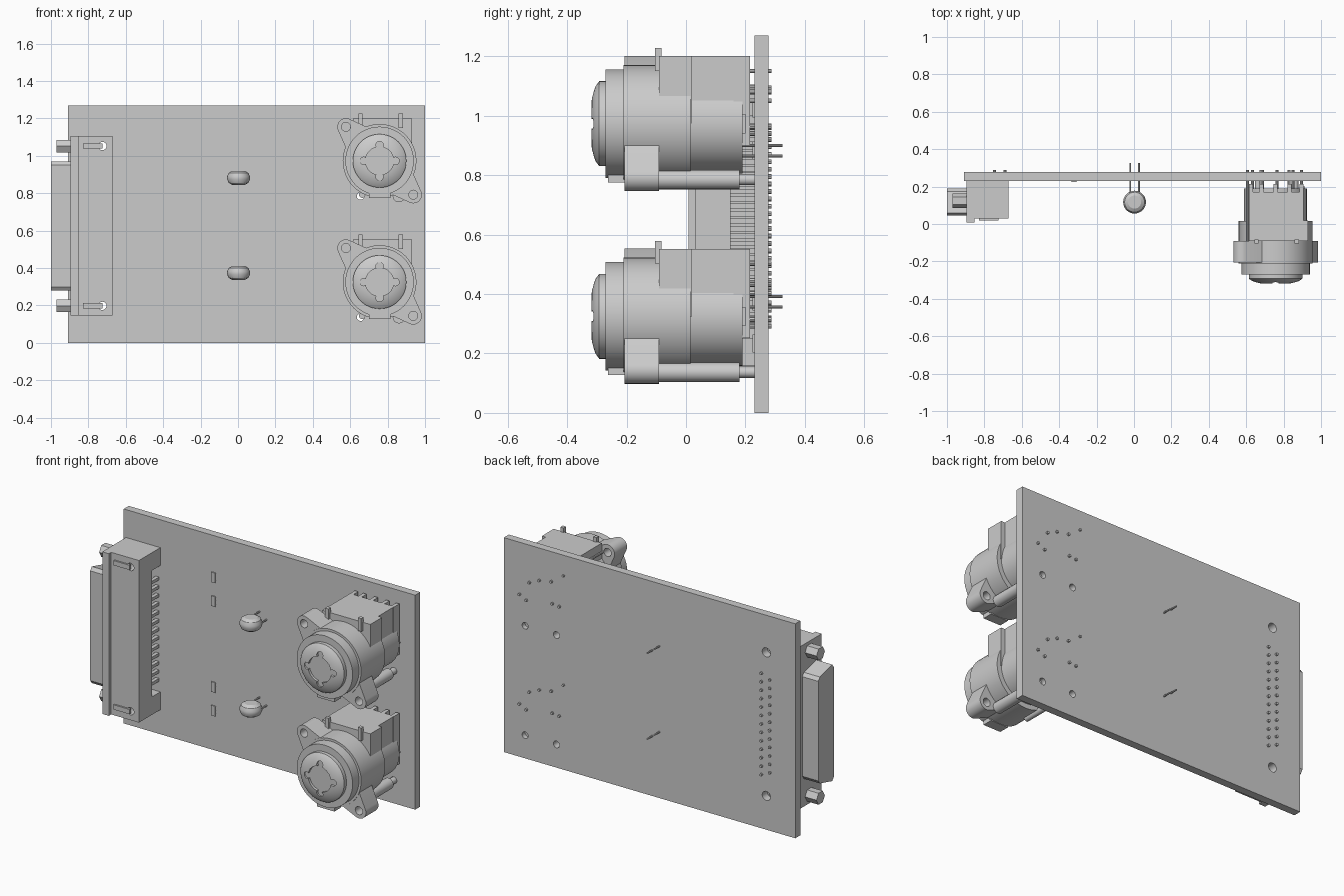
import bpy, bmesh, math
from mathutils import Vector

if "Cube" in bpy.data.objects:
    bpy.data.objects.remove(bpy.data.objects["Cube"])

# One light grey for every part
GREY = bpy.data.materials.new("light grey")
GREY.use_nodes = True
GREY.diffuse_color = (0.6, 0.6, 0.6, 1)
GREY.node_tree.nodes["Principled BSDF"].inputs["Base Color"].default_value = (0.6, 0.6, 0.6, 1)


def hull(bm, points):
    verts = [bm.verts.new(p) for p in points]
    bmesh.ops.convex_hull(bm, input=verts, use_existing_faces=False)
    loose = [v for v in verts if v.is_valid and not v.link_faces]
    bmesh.ops.delete(bm, geom=loose, context='VERTS')


def prism(bm, axis, outline, lo, hi):
    place = {'x': lambda a, b, t: (t, a, b),
             'y': lambda a, b, t: (a, t, b)}[axis]
    hull(bm, [Vector(place(a, b, t)) for t in (lo, hi) for a, b in outline])


def circle(a, b, r, n=32):
    return [(a + r * math.cos(i * math.tau / n), b + r * math.sin(i * math.tau / n))
            for i in range(n)]


def box(bm, x0, x1, y0, y1, z0, z1):
    prism(bm, 'y', [(x0, z0), (x1, z0), (x1, z1), (x0, z1)], y0, y1)


def lathe(bm, cx, cz, profile, n=48):
    # closed solid turned about a front-to-back axis
    rings = []
    for r, y in profile:
        rings.append([bm.verts.new((a, y, b)) for a, b in circle(cx, cz, r, n)])
    for p, q in zip(rings, rings[1:]):
        for i in range(n):
            j = (i + 1) % n
            bm.faces.new((p[i], p[j], q[j], q[i]))
    bm.faces.new(rings[0])
    bm.faces.new(rings[-1])


def smooth(ob):
    bpy.ops.object.select_all(action='DESELECT')
    ob.select_set(True)
    bpy.context.view_layer.objects.active = ob
    bpy.ops.object.shade_smooth_by_angle(angle=math.radians(30))


def finish(bm, name):
    bmesh.ops.dissolve_limit(bm, angle_limit=0.01, verts=bm.verts, edges=bm.edges)
    bmesh.ops.recalc_face_normals(bm, faces=bm.faces)
    mesh = bpy.data.meshes.new(name)
    bm.to_mesh(mesh)
    bm.free()
    mesh.materials.append(GREY)
    ob = bpy.data.objects.new(name, mesh)
    bpy.context.collection.objects.link(ob)
    smooth(ob)
    return ob


def drill(ob, holes, y0, y1):
    for x, z, r in holes:
        bm = bmesh.new()
        prism(bm, 'y', circle(x, z, r, 20), y0, y1)
        cutter = finish(bm, "hole_cutter")
        cutter.hide_render = True
        bpy.context.view_layer.objects.active = ob
        mod = ob.modifiers.new("hole", 'BOOLEAN')
        mod.operation = 'DIFFERENCE'
        mod.solver = 'EXACT'
        mod.object = cutter
        bpy.ops.object.modifier_apply(modifier=mod.name)
        bpy.data.objects.remove(cutter)
    smooth(ob)      # mark the new rims sharp


FRONT, BACK, TIP = 0.23, 0.277, 0.288
STEP = -0.648                       # spacing between the two audio sockets

# Circuit board with mounting holes
bm = bmesh.new()
box(bm, -0.91, 1, FRONT, BACK, 0, 1.27)
board = finish(bm, "circuit_board")
drill(board, [(-0.72, 1.05, 0.027), (-0.72, 0.2, 0.027)]
      + [(x, 0.785 + s, 0.02) for x in (0.655, 0.86) for s in (0, STEP)], 0.2, 0.3)


def audio_socket(tag, dz):
    cx, cz = 0.757, 0.973 + dz
    ears = [(0.577, 1.155 + dz), (0.937, 0.792 + dz)]

    # Domed front insert with pin recesses
    bm = bmesh.new()
    lathe(bm, cx, cz, [(0.05, -0.322), (0.09, -0.316), (0.125, -0.305), (0.143, -0.292),
                       (0.143, -0.27), (0.183, -0.27), (0.183, -0.2)])
    insert = finish(bm, tag + "_socket_insert")
    pins = [(cx + 0.085 * a, cz + 0.085 * b, 0.02) for a, b in ((1, 0), (-1, 0), (0, 1), (0, -1))]
    drill(insert, [(cx, cz, 0.076)] + pins, -0.4, -0.303)

    # Round flange and screw ears
    bm = bmesh.new()
    prism(bm, 'y', circle(cx, cz, 0.197, 48), -0.21, 0.015)
    finish(bm, tag + "_socket_flange")
    for i, (x, z) in enumerate(ears):
        bm = bmesh.new()
        prism(bm, 'y', circle(x, z, 0.046) + circle(cx + (x - cx) * 0.4, cz + (z - cz) * 0.4, 0.1),
              -0.207, -0.09)
        ear = finish(bm, f"{tag}_socket_ear_{i}")
        drill(ear, [(x, z, 0.024)], -0.3, 0)

    # Rear housing, square above and round below
    bm = bmesh.new()
    box(bm, 0.615, 0.93, -0.09, 0.02, cz, 1.2 + dz)
    box(bm, 0.615, 0.905, 0.02, 0.17, cz, 1.2 + dz)
    prism(bm, 'y', circle(cx, cz, 0.168), 0, 0.19)
    for x in (0.615, 0.67, 0.745, 0.82, 0.885):
        box(bm, x, x + 0.022, 0.16, 0.215, 0.9 + dz, 1.2 + dz)
    finish(bm, tag + "_socket_housing")

    # Latch, top tabs and side contacts
    bm = bmesh.new()
    box(bm, 0.7, 0.815, -0.262, -0.2, 0.775 + dz, 0.83 + dz)
    for x in (0.655, 0.87):
        box(bm, x - 0.011, x + 0.011, -0.105, -0.082, 1.15 + dz, 1.227 + dz)
    for x in (0.607, 0.895):
        box(bm, x, x + 0.018, 0.11, 0.2, 0.94 + dz, 1.005 + dz)
    finish(bm, tag + "_socket_fittings")

    # Locating pegs, long ground pin and solder pins
    bm = bmesh.new()
    prism(bm, 'y', circle(0.86, 0.785 + dz, 0.033, 20), -0.09, 0.18)
    prism(bm, 'y', circle(0.86, 0.785 + dz, 0.019, 16), 0.18, 0.25)
    prism(bm, 'y', circle(0.664, 0.792 + dz, 0.017, 16), -0.09, FRONT)
    prism(bm, 'y', circle(0.607, 1.15 + dz, 0.007, 8), -0.1, TIP)
    for x, z in ((0.83, 1.05), (0.765, 1.08), (0.686, 1.094), (0.895, 0.963),
                 (0.85, 0.94), (0.68, 0.965), (0.634, 0.96)):
        prism(bm, 'y', circle(x, z + dz, 0.008, 8), 0.15, TIP)
    finish(bm, tag + "_socket_pins")


audio_socket("upper", 0)
audio_socket("lower", STEP)

# Multi-pin connector: plate, body and tapered shell on the right edge
bm = bmesh.new()
box(bm, -0.895, -0.852, 0.008, FRONT, 0.145, 1.105)
finish(bm, "edge_connector_plate")
bm = bmesh.new()
box(bm, -0.855, -0.67, 0.03, 0.15, 0.245, 1.0)
box(bm, -0.855, -0.77, 0.15, FRONT, 0.245, 1.0)
finish(bm, "edge_connector_body")
bm = bmesh.new()
prism(bm, 'x', [(0.045, 0.3), (0.06, 0.28), (0.06, 0.97), (0.045, 0.95),
                (0.175, 0.31), (0.19, 0.33), (0.19, 0.92), (0.175, 0.94)], -1, -0.89)
finish(bm, "edge_connector_shell")

# Mounting blocks and jack posts at both ends
for tag, z in (("upper", 1.052), ("lower", 0.198)):
    bm = bmesh.new()
    box(bm, -0.855, -0.67, 0.03, FRONT, z - 0.053, z + 0.053)
    block = finish(bm, tag + "_mounting_block")
    drill(block, [(-0.725, z, 0.022)], 0, 0.3)
    bm = bmesh.new()
    prism(bm, 'x', circle(0.125, z, 0.039, 6), -0.97, -0.89)
    box(bm, -0.83, -0.725, 0.02, 0.035, z - 0.014, z + 0.014)
    finish(bm, tag + "_jack_post")

# Two staggered rows of connector pins
bm = bmesh.new()
for i in range(25):
    x, z = (-0.69 if i % 2 == 0 else -0.745), 0.32 + i * 0.025
    box(bm, x - 0.01, x + 0.012, 0.145, FRONT, z - 0.009, z + 0.009)
    prism(bm, 'y', circle(x, z, 0.008, 8), FRONT, TIP)
finish(bm, "edge_connector_pins")

# Disc capacitors, each with two offset leads
for tag, z in (("upper", 0.882), ("lower", 0.374)):
    bm = bmesh.new()
    hull(bm, [(a, b, z + s * h) for r, h in ((0.035, 0.037), (0.053, 0.026), (0.061, 0.008))
              for s in (-1, 1) for a, b in circle(0.003, 0.117, r, 28)])
    finish(bm, tag + "_capacitor")
    bm = bmesh.new()
    for x, h in ((-0.02, 0.018), (0.026, -0.018)):
        prism(bm, 'y', circle(x, z + h, 0.005, 8), 0.13, 0.325)
    finish(bm, tag + "_capacitor_leads")

# Small surface-mounted chips
for i, z in enumerate((1.023, 0.883, 0.374, 0.234)):
    bm = bmesh.new()
    box(bm, -0.333, -0.307, 0.224, FRONT, z - 0.03, z + 0.03)
    for k in (-1, 0, 1):
        box(bm, -0.336, -0.304, 0.226, FRONT, z + k * 0.02 - 0.006, z + k * 0.02 + 0.006)
    finish(bm, f"chip_{i}")
